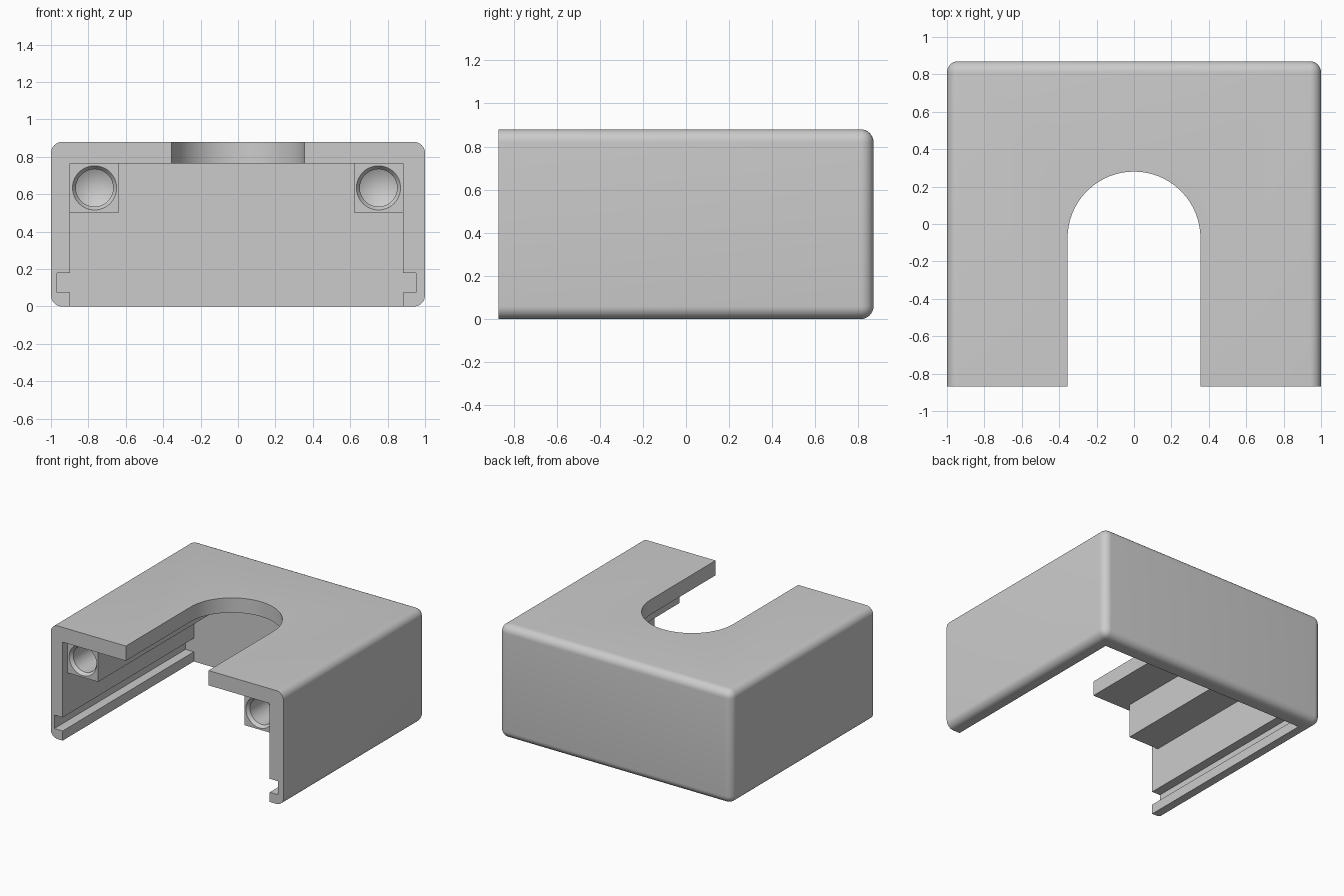
import bpy, bmesh, math
from mathutils import Vector

cube = bpy.data.objects.get("Cube")
if cube:
    bpy.data.objects.remove(cube, do_unlink=True)

grey = bpy.data.materials.new("light_grey")
grey.use_nodes = True
colour = (0.6, 0.6, 0.6, 1)
grey.diffuse_color = colour
grey.node_tree.nodes["Principled BSDF"].inputs["Base Color"].default_value = colour

FRONT, BACK, TOP = -0.87, 0.87, 0.88
INNER_BACK, CEILING = 0.74, 0.765
SHIFT, HALF = -0.008, 0.89      # cavity centre and half width
POST = 0.262


def finish(bm, name):
    bmesh.ops.recalc_face_normals(bm, faces=bm.faces)
    mesh = bpy.data.meshes.new(name)
    bm.to_mesh(mesh)
    bm.free()
    mesh.materials.append(grey)
    ob = bpy.data.objects.new(name, mesh)
    bpy.context.collection.objects.link(ob)
    return ob


def prism(name, points, direction):
    """Extrude a flat outline along a vector."""
    bm = bmesh.new()
    face = bm.faces.new([bm.verts.new(p) for p in points])
    geom = bmesh.ops.extrude_face_region(bm, geom=[face])["geom"]
    verts = [g for g in geom if isinstance(g, bmesh.types.BMVert)]
    bmesh.ops.translate(bm, verts=verts, vec=Vector(direction))
    return finish(bm, name)


def box(name, x0, x1, y0, y1, z0, z1):
    outline = [(x0, y0, z0), (x1, y0, z0), (x1, y0, z1), (x0, y0, z1)]
    return prism(name, outline, (0, y1 - y0, 0))


def cut(ob, cutter):
    cutter.hide_render = True
    mod = ob.modifiers.new("cut", "BOOLEAN")
    mod.operation, mod.solver, mod.object = "DIFFERENCE", "EXACT", cutter
    bpy.context.view_layer.objects.active = ob
    bpy.ops.object.modifier_apply(modifier=mod.name)
    bpy.data.objects.remove(cutter, do_unlink=True)


def smooth(ob):
    bpy.ops.object.select_all(action="DESELECT")
    ob.select_set(True)
    bpy.context.view_layer.objects.active = ob
    bpy.ops.object.shade_smooth_by_angle(angle=math.radians(25))


# Housing block, rounded everywhere except around the open front
housing = box("housing", -1, 1, FRONT, BACK, 0, TOP)
bm = bmesh.new()
bm.from_mesh(housing.data)
edges = [e for e in bm.edges if any(v.co.y > 0 for v in e.verts)]
bmesh.ops.bevel(bm, geom=edges, offset=0.06, segments=8, profile=0.5, affect="EDGES")
bm.to_mesh(housing.data)
bm.free()

# Cavity with a slide groove near the bottom of each side wall
side = [(HALF, -0.2), (HALF, 0.075), (0.961, 0.075), (0.961, 0.18),
        (HALF, 0.18), (HALF, CEILING)]
loop = side + [(-x, z) for x, z in reversed(side)]
cut(housing, prism("cavity", [(x + SHIFT, -1.2, z) for x, z in loop],
                   (0, INNER_BACK + 1.2, 0)))

# U-shaped slot through the roof
R, CY, N = 0.355, -0.075, 48
arc = [(R * math.cos(math.pi * i / N), CY + R * math.sin(math.pi * i / N), 0.6)
       for i in range(N + 1)]
cut(housing, prism("slot", [(R, -1.2, 0.6)] + arc + [(-R, -1.2, 0.6)], (0, 0, 0.6)))
smooth(housing)


def drill(x, y, z):
    """Chamfered round hole with a pointed end."""
    profile = [(0, -0.05), (0.118, -0.05), (0.118, 0), (0.1, 0.025), (0.1, 0.5), (0, 0.56)]
    bm = bmesh.new()
    verts = [bm.verts.new((x + r, y + d, z)) for r, d in profile]
    edges = [bm.edges.new(pair) for pair in zip(verts, verts[1:])]
    bmesh.ops.spin(bm, geom=verts + edges, cent=(x, y, z), axis=(0, 1, 0),
                   angle=math.tau, steps=48, use_duplicate=False)
    bmesh.ops.remove_doubles(bm, verts=bm.verts, dist=0.0001)
    return finish(bm, "drill")


# Screw posts in the upper corners, set back from the front
for name, s in (("screw_post_left", 1), ("screw_post_right", -1)):
    wall = SHIFT + s * HALF
    xs = sorted((wall + s * 0.02, wall - s * POST))
    post = box(name, *xs, FRONT + 0.062, INNER_BACK + 0.02, CEILING - POST, CEILING + 0.02)
    cut(post, drill(wall - s * POST / 2, FRONT + 0.062, CEILING - POST / 2))
    smooth(post)
